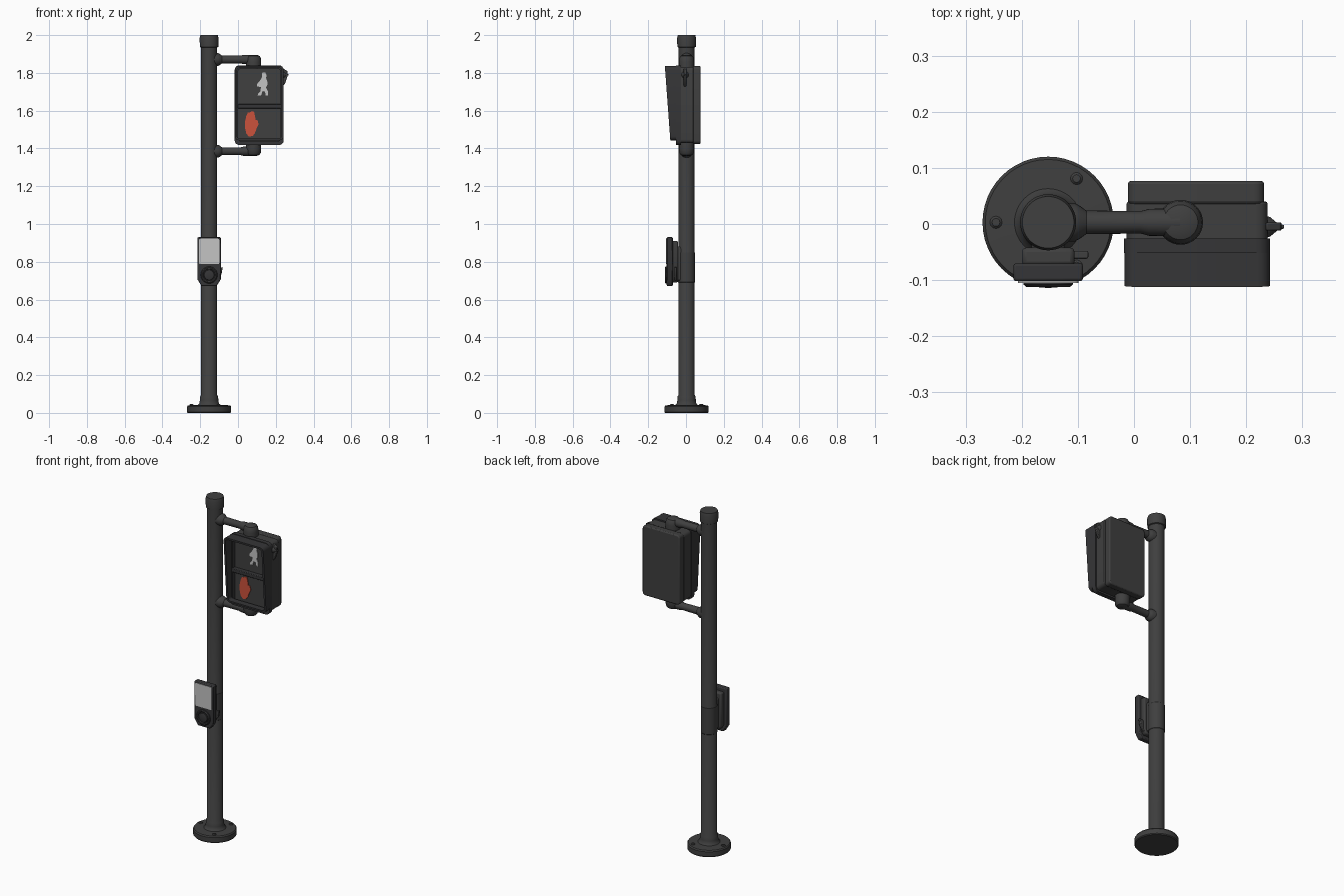
import bpy, bmesh, math
from mathutils import Vector

if "Cube" in bpy.data.objects:
    bpy.data.objects.remove(bpy.data.objects["Cube"])

def material(name, rgb):
    m = bpy.data.materials.new(name)
    m.diffuse_color = (*rgb, 1)
    m.use_nodes = True
    m.node_tree.nodes["Principled BSDF"].inputs["Base Color"].default_value = m.diffuse_color
    return m

DARK = material("dark_grey", (0.05, 0.05, 0.05))
BLACK = material("charcoal", (0.036, 0.036, 0.038))
WHITE = material("pale_grey", (0.55, 0.55, 0.55))
RED = material("signal_red", (0.60, 0.085, 0.045))
PX, PY = -0.153, 0.003          # pole axis
HX, HZ = 0.111, 1.63            # signal head centre

def finish(name, bm, mat, bevel=0):
    bmesh.ops.recalc_face_normals(bm, faces=bm.faces)
    me = bpy.data.meshes.new(name)
    bm.to_mesh(me)
    bm.free()
    ob = bpy.data.objects.new(name, me)
    bpy.context.collection.objects.link(ob)
    me.materials.append(mat)
    if bevel:
        b = ob.modifiers.new("bevel", 'BEVEL')
        b.width, b.segments, b.limit_method = bevel, 2, 'ANGLE'
        b.angle_limit = math.radians(40)
    return ob

def lathe(name, profile, origin, axis, mat, n=32):
    """Spin (radius, distance along axis) pairs into a closed solid."""
    q = Vector((0, 0, 1)).rotation_difference(Vector(axis))
    bm = bmesh.new()
    rings = []
    for r, h in profile:
        rings.append([bm.verts.new(Vector(origin) + q @ Vector((
            r * math.cos(math.tau * i / n), r * math.sin(math.tau * i / n), h))) for i in range(n)])
    for a, b in zip(rings, rings[1:]):
        for i in range(n):
            bm.faces.new((a[i], a[(i + 1) % n], b[(i + 1) % n], b[i]))
    bm.faces.new(rings[0])
    bm.faces.new(rings[-1])
    return finish(name, bm, mat)

def prism(name, pts, y0, y1, mat, bevel=0):
    """Extrude an xz outline from y0 to y1."""
    bm = bmesh.new()
    a, b = [[bm.verts.new((x, y, z)) for x, z in pts] for y in (y0, y1)]
    n = len(pts)
    bm.faces.new(a)
    bm.faces.new(b)
    for i in range(n):
        bm.faces.new((a[i], a[(i + 1) % n], b[(i + 1) % n], b[i]))
    return finish(name, bm, mat, bevel)

def rounded(x0, x1, z0, z1, r, k=4):
    pts = []
    corners = ((x1 - r, z1 - r), (x0 + r, z1 - r), (x0 + r, z0 + r), (x1 - r, z0 + r))
    for c, (cx, cz) in enumerate(corners):
        for i in range(k + 1):
            t = (c + i / k) * math.pi / 2
            pts.append((cx + r * math.cos(t), cz + r * math.sin(t)))
    return pts

def frame(name, outer, inner, front, back, mat):
    """Hollow frame; front is a function of z giving the front edge's y."""
    bm = bmesh.new()
    loops = [[bm.verts.new((x, f(z), z)) for x, z in pts] for pts, f in
             ((outer, front), (inner, front), (inner, back), (outer, back))]
    n = len(outer)
    for a, b in zip(loops, loops[1:] + loops[:1]):
        for i in range(n):
            bm.faces.new((a[i], a[(i + 1) % n], b[(i + 1) % n], b[i]))
    return finish(name, bm, mat)

# Pole with base flange, collar and top cap
lathe("pole", [(0.113, 0), (0.117, 0.005), (0.117, 0.033), (0.112, 0.04), (0.06, 0.042),
               (0.052, 0.05), (0.049, 0.065), (0.048, 0.086), (0.043, 0.094), (0.043, 1.935),
               (0.049, 1.938), (0.050, 1.985), (0.046, 2.0)], (PX, PY, 0), (0, 0, 1), DARK, 48)
lathe("pole_band", [(0.043, 0.69), (0.0445, 0.692), (0.0445, 0.848), (0.043, 0.85)],
      (PX, PY, 0), (0, 0, 1), DARK, 48)
for i, deg in enumerate((57, 180, 303)):
    t = math.radians(deg)
    lathe(f"base_bolt_{i + 1}", [(0.011, 0.03), (0.011, 0.043), (0.007, 0.047)],
          (PX + 0.093 * math.cos(t), PY + 0.093 * math.sin(t), 0), (0, 0, 1), DARK, 12)

# Two mounting arms, each with a clamp at the pole and an elbow at the head
for label, z, up in (("upper", 1.871, 1), ("lower", 1.385, -1)):
    lathe(label + "_arm", [(0.034, 0.02), (0.034, 0.048), (0.029, 0.057), (0.021, 0.068),
                           (0.020, 0.165), (0.024, 0.180), (0.025, 0.235)],
          (PX, PY, z), (1, 0, 0), DARK, 24)
    lathe(label + "_elbow", [(0.040, -0.05), (0.040, -0.012), (0.038, 0.008),
                             (0.031, 0.019), (0.018, 0.024)],
          (0.083, PY, z), (0, 0, up), DARK)

# Signal head: stepped housing, back cover, rim and sloping visor
prism("head_housing", rounded(-0.013, 0.238, 1.428, 1.832, 0.02), -0.03, 0.04, DARK, 0.004)
prism("head_back_cover", rounded(-0.011, 0.232, 1.424, 1.836, 0.018), 0.035, 0.077, DARK, 0.006)
frame("head_rim", rounded(-0.018, 0.242, 1.418, 1.84, 0.025), rounded(0.0, 0.224, 1.438, 1.822, 0.015),
      lambda z: -0.052, lambda z: -0.026, BLACK)
frame("visor", rounded(-0.017, 0.242, 1.443, 1.837, 0.022), rounded(-0.006, 0.231, 1.453, 1.826, 0.014),
      lambda z: -0.083 - 0.029 * (z - 1.443) / 0.394, lambda z: -0.046, BLACK)
prism("face_divider", rounded(-0.002, 0.226, 1.612, 1.634, 0.004), -0.056, -0.028, BLACK, 0.003)
for label, z0, z1 in (("walk", 1.642, 1.814), ("stop", 1.446, 1.604)):
    prism(label + "_panel", rounded(0.008, 0.216, z0, z1, 0.01), -0.034, -0.028, DARK)

# Side latch of the head, pointed outwards
lathe("head_latch", [(0.020, 0), (0.017, 0.008), (0.007, 0.02), (0.003, 0.032)],
      (0.235, -0.005, 1.79), (1, 0, 0), DARK, 16)
prism("head_latch_fin", [(0.235, 1.825), (0.262, 1.81), (0.263, 1.785), (0.25, 1.745), (0.235, 1.725)],
      -0.012, 0.003, DARK, 0.003)

# Walking figure and raised hand, as thin plates
prism("walking_figure", [(0.126, 1.800), (0.144, 1.803), (0.151, 1.790), (0.149, 1.772), (0.155, 1.755),
                         (0.155, 1.735), (0.148, 1.722), (0.158, 1.703), (0.158, 1.680), (0.147, 1.680),
                         (0.143, 1.700), (0.130, 1.705), (0.122, 1.680), (0.103, 1.680), (0.108, 1.692),
                         (0.118, 1.702), (0.122, 1.725), (0.102, 1.728), (0.100, 1.740), (0.115, 1.757),
                         (0.128, 1.778)], -0.038, -0.033, WHITE)
prism("raised_hand", [(0.052, 1.590), (0.066, 1.592), (0.072, 1.598), (0.085, 1.594), (0.090, 1.572),
                      (0.093, 1.552), (0.106, 1.548), (0.108, 1.525), (0.098, 1.505), (0.090, 1.482),
                      (0.078, 1.466), (0.058, 1.463), (0.044, 1.478), (0.037, 1.510), (0.038, 1.545),
                      (0.044, 1.572)], -0.038, -0.033, RED)

# Push-button unit: mount, back shell, front housing, notice plate and button
def shield(half, z0, z1, cut):
    return [(PX - half, z1), (PX + half, z1), (PX + half, z0 + cut * 1.6), (PX + half - cut, z0),
            (PX - half + cut, z0), (PX - half, z0 + cut * 1.6)]

prism("button_mount", rounded(PX - 0.03, PX + 0.03, 0.70, 0.88, 0.01), -0.06, -0.02, DARK, 0.004)
prism("button_back_shell", shield(0.047, 0.69, 0.91, 0.015), -0.075, -0.042, DARK, 0.008)
prism("button_housing", shield(0.062, 0.672, 0.93, 0.022), -0.102, -0.070, BLACK, 0.005)
prism("notice_plate", rounded(PX - 0.054, PX + 0.054, 0.787, 0.922, 0.008), -0.105, -0.099, WHITE)
lathe("push_button", [(0.045, 0), (0.044, 0.009), (0.039, 0.013), (0.033, 0.012), (0.031, 0.005),
                      (0.028, 0.005), (0.026, 0.010), (0.015, 0.013)],
      (PX, -0.099, 0.73), (0, -1, 0), BLACK)
prism("button_side_lug", [(PX + 0.04, 0.765), (PX + 0.072, 0.772), (PX + 0.066, 0.735), (PX + 0.04, 0.70)],
      -0.062, -0.048, DARK, 0.003)

# Smooth shading with sharp edges kept
for ob in bpy.context.scene.objects:
    ob.select_set(True)
    bpy.context.view_layer.objects.active = ob
bpy.ops.object.shade_smooth_by_angle(angle=math.radians(35))
